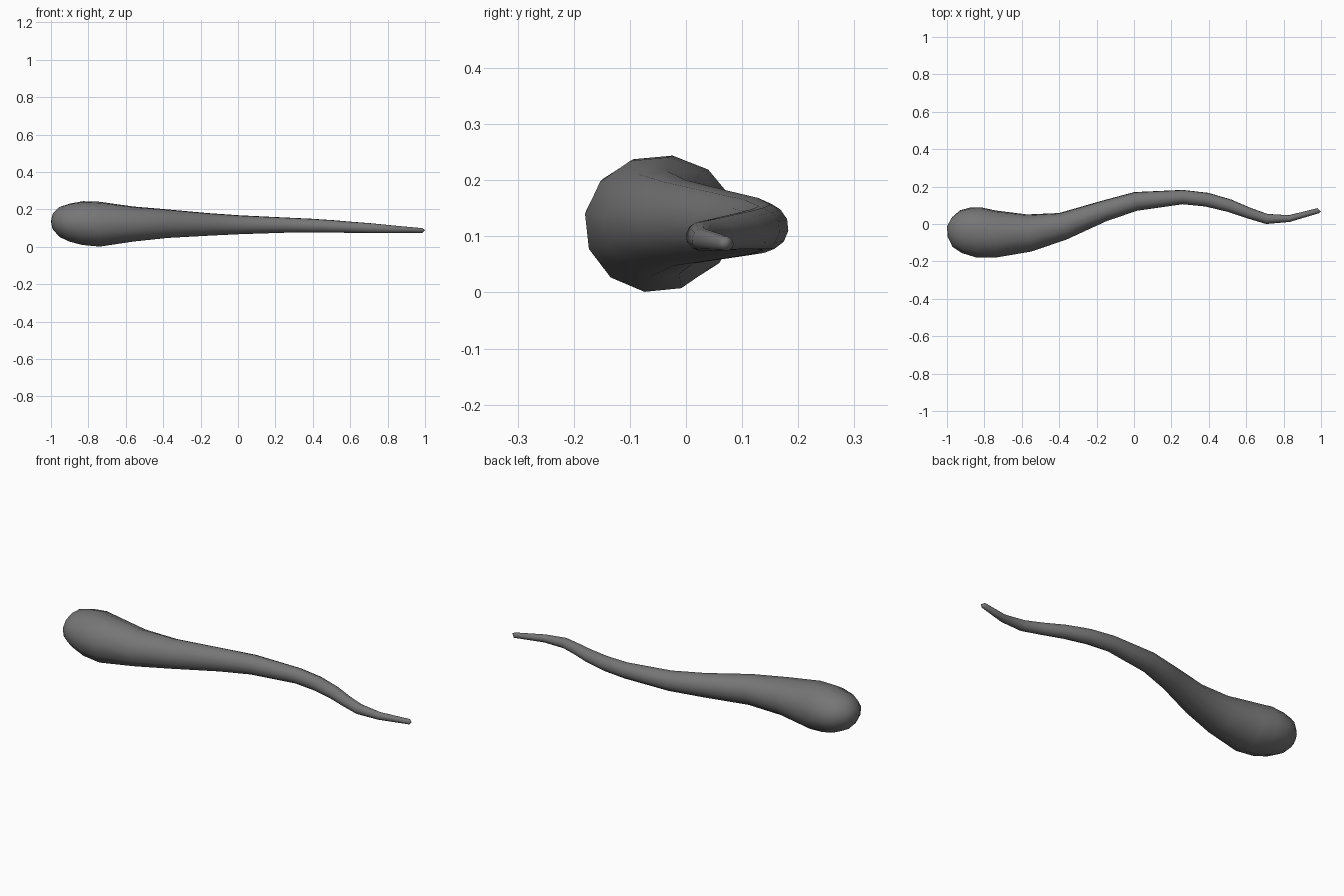
import bpy, bmesh, math

if "Cube" in bpy.data.objects:
    bpy.data.objects.remove(bpy.data.objects["Cube"])

# Stations along the body: centre x, y, z, half width, half height
STATIONS = [
    (-0.985, -0.016, 0.135, 0.052, 0.046),
    (-0.950, -0.024, 0.134, 0.099, 0.081),
    (-0.900, -0.034, 0.130, 0.122, 0.101),
    (-0.830, -0.045, 0.127, 0.133, 0.116),
    (-0.740, -0.054, 0.121, 0.125, 0.119),
    (-0.560, -0.048, 0.122, 0.099, 0.093),
    (-0.380, -0.012, 0.124, 0.073, 0.076),
    (-0.160, 0.070, 0.120, 0.055, 0.060),
    (0.010, 0.121, 0.118, 0.050, 0.050),
    (0.260, 0.144, 0.116, 0.038, 0.040),
    (0.390, 0.130, 0.113, 0.037, 0.037),
    (0.510, 0.098, 0.109, 0.034, 0.033),
    (0.615, 0.058, 0.104, 0.029, 0.029),
    (0.710, 0.027, 0.100, 0.027, 0.026),
    (0.830, 0.029, 0.094, 0.018, 0.020),
    (0.984, 0.071, 0.087, 0.014, 0.013),
]
SIDES = 12

# Body: one lofted skin, rings square to the winding path
bm = bmesh.new()
rings = []
for i, (x, y, z, w, h) in enumerate(STATIONS):
    a = STATIONS[max(i - 1, 0)]
    b = STATIONS[min(i + 1, len(STATIONS) - 1)]
    d = math.atan2(b[1] - a[1], b[0] - a[0])
    ring = []
    for k in range(SIDES):
        t = 2 * math.pi * (k - 0.3) / SIDES
        u, v = w * math.cos(t) * 1.02, h * math.sin(t) * 1.02
        ring.append(bm.verts.new((x - u * math.sin(d), y + u * math.cos(d), max(z + v, 0))))
    rings.append(ring)
for r, s in zip(rings, rings[1:]):
    for k in range(SIDES):
        n = (k + 1) % SIDES
        bm.faces.new((r[k], r[n], s[n], s[k]))

# Rounded head end and blunt tail tip
for ring, tip in ((rings[0], (-1.0, -0.013, 0.135)), (rings[-1], (1.0, 0.066, 0.090))):
    p = bm.verts.new(tip)
    for k in range(SIDES):
        bm.faces.new((ring[k], ring[(k + 1) % SIDES], p))
bmesh.ops.recalc_face_normals(bm, faces=bm.faces)

mesh = bpy.data.meshes.new("tapered_body")
bm.to_mesh(mesh)
bm.free()
body = bpy.data.objects.new("tapered_body", mesh)
bpy.context.collection.objects.link(body)

# Dark grey skin, smooth shaded
skin = bpy.data.materials.new("dark_skin")
skin.diffuse_color = (0.18, 0.18, 0.18, 1)
skin.use_nodes = True
skin.node_tree.nodes["Principled BSDF"].inputs["Base Color"].default_value = skin.diffuse_color
mesh.materials.append(skin)
bpy.context.view_layer.objects.active = body
body.select_set(True)
bpy.ops.object.shade_smooth_by_angle(angle=math.radians(60))
